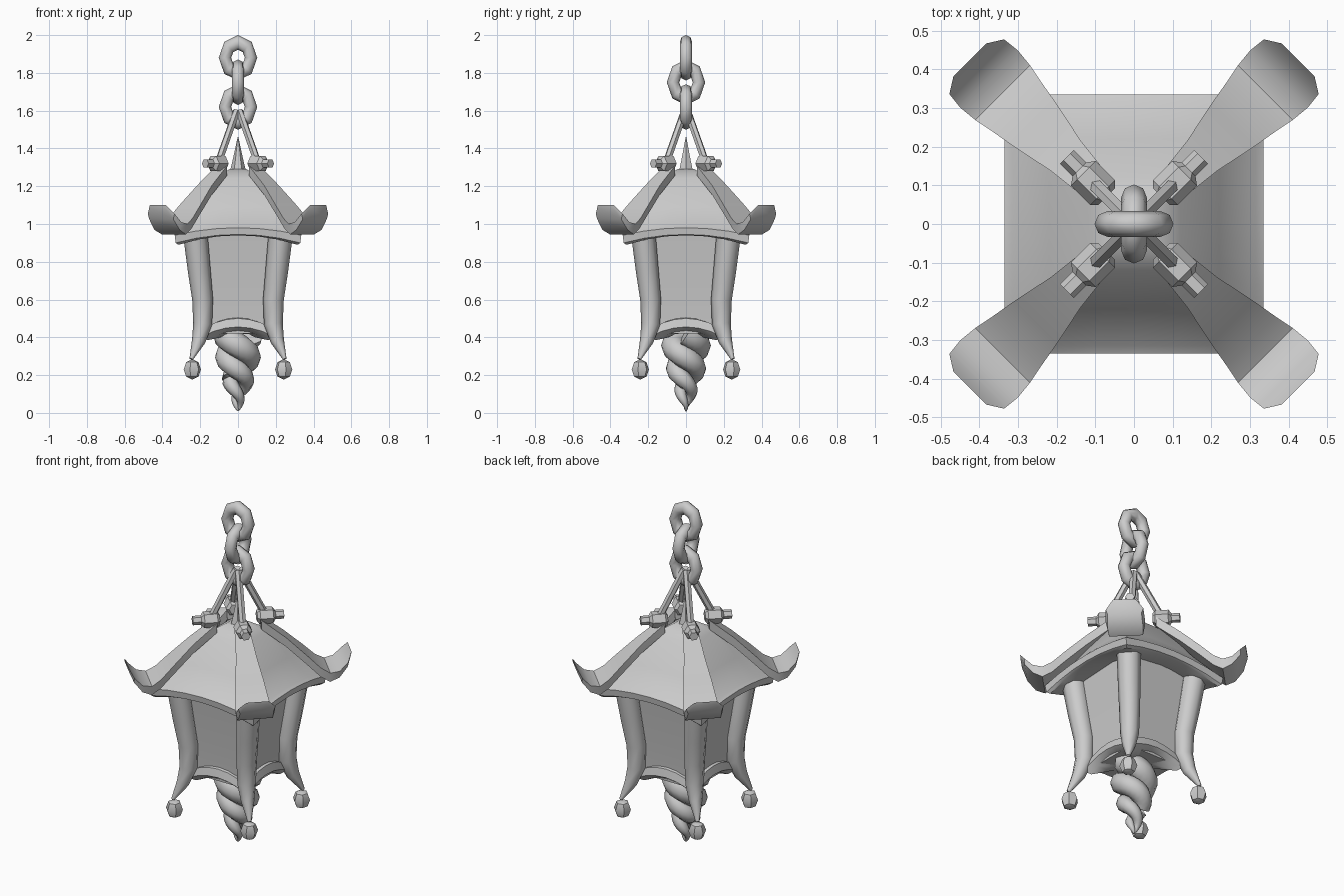
import bpy, bmesh, math
from mathutils import Vector, Matrix

cube = bpy.data.objects.get("Cube")
if cube:
    bpy.data.objects.remove(cube, do_unlink=True)

# One plain grey material for everything
grey = bpy.data.materials.new("plain_grey")
grey.use_nodes = True
colour = (0.6, 0.6, 0.6, 1)
grey.diffuse_color = colour
grey.node_tree.nodes["Principled BSDF"].inputs["Base Color"].default_value = colour


def finish(name, bm, angle=40):
    bmesh.ops.recalc_face_normals(bm, faces=bm.faces)
    mesh = bpy.data.meshes.new(name)
    bm.to_mesh(mesh)
    bm.free()
    mesh.materials.append(grey)
    obj = bpy.data.objects.new(name, mesh)
    bpy.context.collection.objects.link(obj)
    bpy.ops.object.select_all(action='DESELECT')
    obj.select_set(True)
    bpy.context.view_layer.objects.active = obj
    bpy.ops.object.shade_smooth_by_angle(angle=math.radians(angle))
    return obj


def loft(name, rings, turn=0, angle=40):
    """Skin equal-sized closed rings and cap both ends."""
    bm = bmesh.new()
    rows = [[bm.verts.new(p) for p in ring] for ring in rings]
    n = len(rows[0])
    for a, b in zip(rows, rows[1:]):
        for i in range(n):
            j = (i + 1) % n
            bm.faces.new((a[i], a[j], b[j], b[i]))
    bm.faces.new(rows[0])
    bm.faces.new(rows[-1])
    bm.transform(Matrix.Rotation(turn, 4, 'Z'))
    return finish(name, bm, angle)


def tube(name, path, radii, sides, turn=0, angle=50):
    """Round tube of varying radius along a path."""
    pts = [Vector(p) for p in path]
    rings = []
    for i, p in enumerate(pts):
        d = (pts[min(i + 1, len(pts) - 1)] - pts[max(i - 1, 0)]).normalized()
        ref = Vector((0, 0, 1)) if abs(d.z) < 0.7 else Vector((0, 1, 0))
        u = ref.cross(d).normalized()
        v = d.cross(u)
        rings.append([p + radii[i] * (u * math.cos(t) + v * math.sin(t))
                      for t in (math.tau * k / sides for k in range(sides))])
    return loft(name, rings, turn, angle)


def square_ring(half, z, arch, steps=6):
    """Square ring whose sides rise by arch in the middle."""
    ring = []
    for q in range(4):
        rot = Matrix.Rotation(q * math.pi / 2, 3, 'Z')
        for k in range(steps):
            t = 2 * k / steps - 1
            ring.append(rot @ Vector((t * half, -half, z + arch * (1 - t * t))))
    return ring


def square_loft(name, profile):
    return loft(name, [square_ring(*row) for row in profile], angle=35)


# Square parts: half width, corner height, rise at mid side
square_loft("roof", [(.22, .92, .03), (.315, .89, .05), (.33, .90, .045), (.335, .94, .04),
                     (.315, .96, .03), (.22, 1.08, .01), (.12, 1.24, 0), (.045, 1.29, 0)])
square_loft("lantern_panes", [(.16, .42, 0), (.17, .6, 0), (.215, .95, 0)])
square_loft("base_rim", [(.09, .40, .03), (.16, .385, .05), (.19, .405, .05),
                         (.18, .45, .05), (.14, .46, .05)])

# Roof spike
tube("roof_spike", [(0, 0, 1.27), (0, 0, 1.33), (0, 0, 1.46)], [.045, .03, .002], 6)

# Corner parts, repeated around the lantern; built along +x then turned
ridge = [(.12, 1.31, .04), (.25, 1.205, .055), (.36, 1.10, .078), (.43, 1.03, .09),
         (.48, 1.0, .1), (.53, 1.01, .105), (.575, 1.055, .1), (.6, 1.10, .06)]
pillar = [(.32, .95, .065), (.29, .75, .06), (.265, .6, .055),
          (.265, .47, .05), (.295, .38, .036), (.35, .285, .01)]
knob = [(.1, .03), (.115, .045), (.185, .045), (.2, .025), (.245, .025)]

for i, side in enumerate(("back_left", "back_right", "front_right", "front_left")):
    turn = math.pi / 4 + i * math.pi / 2
    # Curled ridge strip
    rings = []
    for k, (r, z, w) in enumerate(ridge):
        thick = .055 if k < 5 else .055 - .013 * (k - 4)
        rings.append([(r, -w, z), (r, w, z), (r, w * .9, z - thick), (r, -w * .9, z - thick)])
    loft(side + "_ridge", rings, turn)
    # Tapered pillar with a hanging bead
    tube(side + "_pillar", [(r, 0, z) for r, z, s in pillar], [s for r, z, s in pillar], 8, turn)
    bm = bmesh.new()
    bmesh.ops.create_uvsphere(bm, u_segments=6, v_segments=4, radius=.05)
    bm.transform(Matrix.Rotation(turn, 4, 'Z') @ Matrix.Translation((.342, 0, .23))
                 @ Matrix.Diagonal((.95, .95, 1.08, 1)))
    finish(side + "_bead", bm)
    # Hanger rod and its knob
    tube(side + "_rod", [(.01, 0, 1.6), (.15, 0, 1.32)], [.02, .02], 6, turn)
    tube(side + "_knob", [(r, 0, 1.32) for r, s in knob], [s for r, s in knob], 6, turn, 30)

# Chain of three crossing links
for i, name in enumerate(("top_link", "middle_link", "bottom_link")):
    bm = bmesh.new()
    spin = Matrix.Rotation(math.pi / 2 * (i % 2), 4, 'Z')
    place = Matrix.Translation((0, 0, 1.88 - .13 * i)) @ spin @ Matrix.Diagonal((1, 1, 1.18, 1))
    rows = []
    for a in range(8):
        t = math.tau * a / 8
        rows.append([])
        for b in range(8):
            s = math.tau * b / 8
            r = .069 + .033 * math.cos(s)
            p = Vector((r * math.cos(t), .033 * math.sin(s), r * math.sin(t)))
            rows[-1].append(bm.verts.new(place @ p))
    for a in range(8):
        for b in range(8):
            bm.faces.new((rows[a][b], rows[a][b - 1], rows[a - 1][b - 1], rows[a - 1][b]))
    finish(name, bm, 60)

# Twisted finial of two tapering strands
for i, name in enumerate(("finial_strand_a", "finial_strand_b")):
    path, radii = [], []
    for k in range(33):
        t = k / 32
        size = (1 - t ** 1.8) ** .9
        ang = math.pi * i + math.tau * 1.6 * t
        path.append((.068 * size * math.cos(ang), .068 * size * math.sin(ang), .42 - .41 * t))
        radii.append(.004 + .064 * size)
    tube(name, path, radii, 8, 0, 60)
